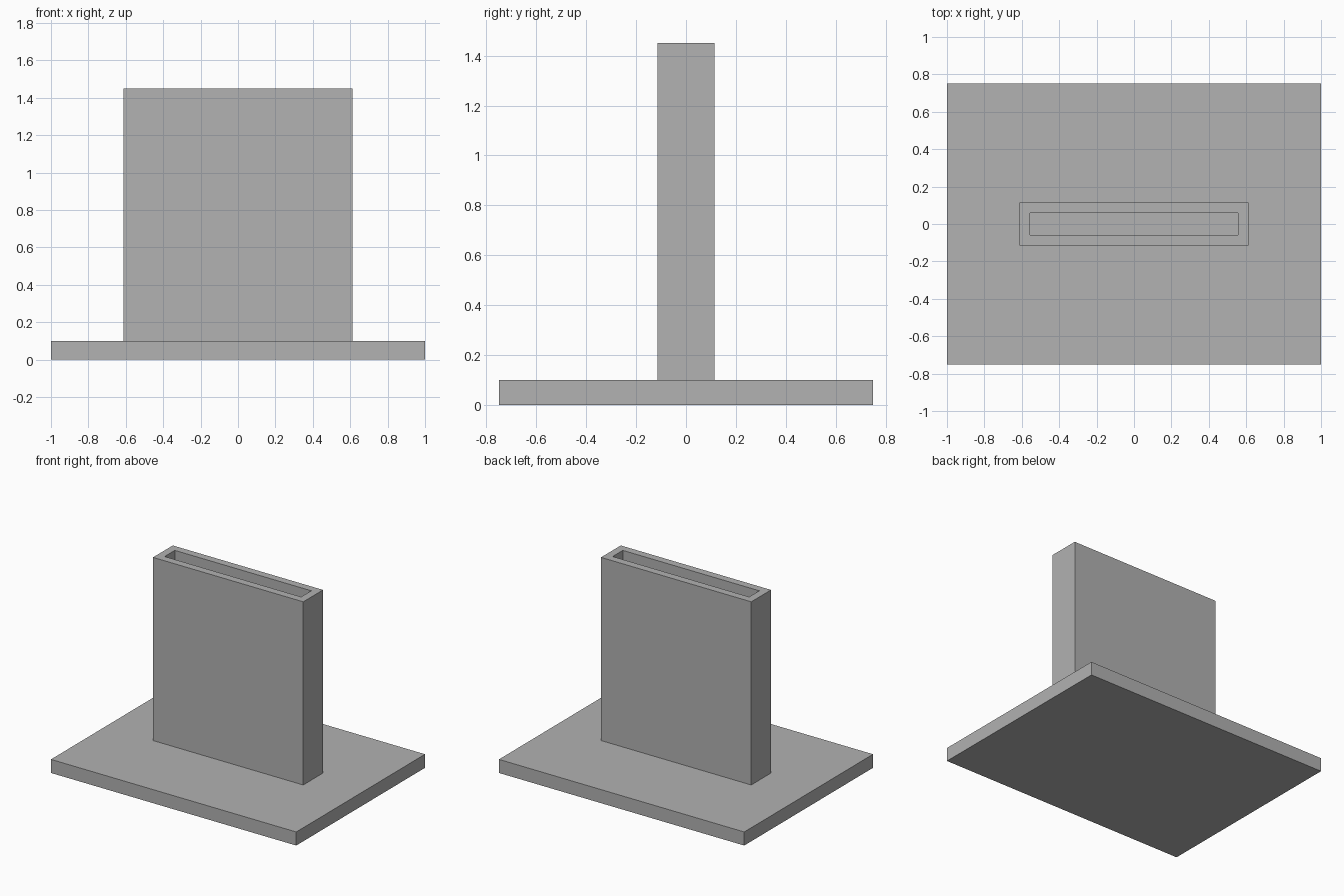
import bpy
import bmesh
from mathutils import Matrix, Vector

cube = bpy.data.objects.get("Cube")
if cube:
    bpy.data.objects.remove(cube, do_unlink=True)

BASE_HEIGHT = 0.10
TOTAL_HEIGHT = 1.45
WALL = 0.056

# Single matte grey for the whole model
grey = bpy.data.materials.new("plain_grey")
grey.use_nodes = True
colour = (0.445, 0.445, 0.445, 1)
grey.diffuse_color = colour
grey.node_tree.nodes["Principled BSDF"].inputs["Base Color"].default_value = colour


def box(width, depth, bottom, top):
    """Return a bmesh box centred on x and y."""
    bm = bmesh.new()
    size = Vector((width, depth, top - bottom))
    place = Matrix.Translation((0, 0, (top + bottom) / 2)) @ Matrix.Diagonal(size).to_4x4()
    bmesh.ops.create_cube(bm, size=1, matrix=place)
    bm.normal_update()
    return bm


def add_object(name, bm):
    mesh = bpy.data.meshes.new(name)
    bm.to_mesh(mesh)
    bm.free()
    mesh.materials.append(grey)
    obj = bpy.data.objects.new(name, mesh)
    bpy.context.collection.objects.link(obj)
    return obj


# Flat base plate
add_object("base_plate", box(2.0, 1.5, 0, BASE_HEIGHT))

# Upright sleeve: inset the top into a rim, then sink the slot to the plate
bm = box(1.225, 0.23, BASE_HEIGHT, TOTAL_HEIGHT)
top = next(f for f in bm.faces if f.normal.z > 0.9)
bottom = next(f for f in bm.faces if f.normal.z < -0.9)
bmesh.ops.inset_region(bm, faces=[top], thickness=WALL, use_even_offset=True)
floor = bmesh.ops.extrude_discrete_faces(bm, faces=[top])["faces"][0]
bmesh.ops.translate(bm, verts=floor.verts, vec=(0, 0, BASE_HEIGHT - TOTAL_HEIGHT))
# The plate itself closes the bottom of the slot
bmesh.ops.delete(bm, geom=[floor, bottom], context="FACES_ONLY")
bmesh.ops.remove_doubles(bm, verts=bm.verts, dist=0.0001)
add_object("slotted_sleeve", bm)
